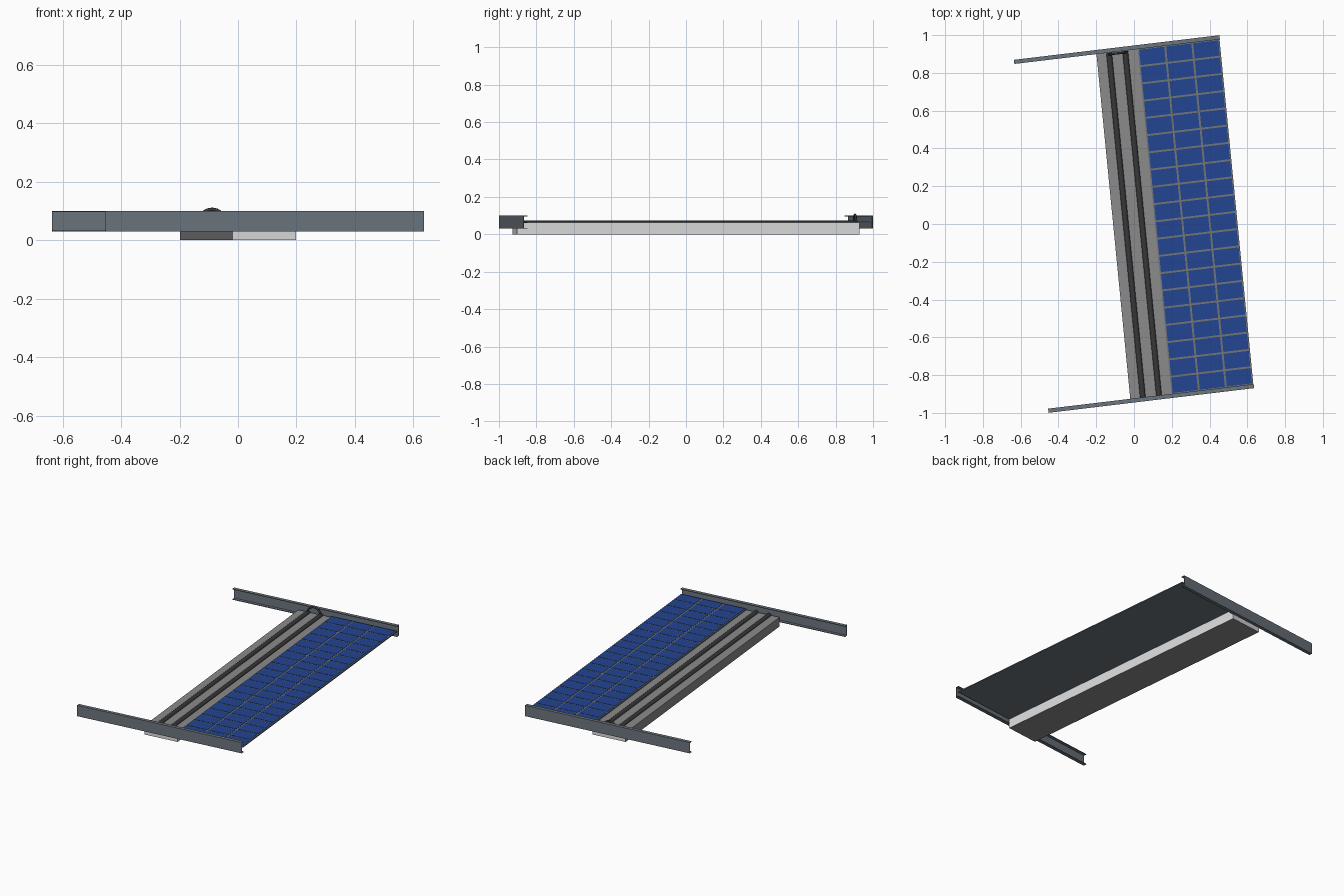
import bpy, math
from mathutils import Vector

if "Cube" in bpy.data.objects:
    bpy.data.objects.remove(bpy.data.objects["Cube"])

# Skewed plan axes: u across, v along the array
U = Vector((0.993, 0.119, 0))
V = Vector((-0.0975, 0.995, 0))

def P(u, v, z):
    return U * u + V * v + Vector((0, 0, z))

def mat(name, c):
    m = bpy.data.materials.new(name)
    m.diffuse_color = (*c, 1)
    m.use_nodes = True
    m.node_tree.nodes["Principled BSDF"].inputs["Base Color"].default_value = m.diffuse_color
    return m

GREY = mat("mid grey", (0.26, 0.26, 0.26))
LIGHT = mat("light grey", (0.72, 0.72, 0.72))
STEEL = mat("blue steel", (0.15, 0.18, 0.21))
DARK = mat("dark rubber", (0.04, 0.04, 0.04))
BLUE = mat("cell blue", (0.016, 0.058, 0.29))
LINE = mat("grid grey", (0.17, 0.18, 0.18))

def make(name, verts, faces, mats):
    me = bpy.data.meshes.new(name)
    me.from_pydata(verts, [], faces)
    for m in mats:
        me.materials.append(m)
    ob = bpy.data.objects.new(name, me)
    bpy.context.collection.objects.link(ob)
    return ob

def box_data(u0, u1, v0, v1, z0, z1, k=0):
    vs = [P(u, v, z) for z in (z0, z1) for u, v in ((u0, v0), (u1, v0), (u1, v1), (u0, v1))]
    # order: bottom, top, front, right, back, left
    fs = [(3, 2, 1, 0), (4, 5, 6, 7), (0, 1, 5, 4), (1, 2, 6, 5), (2, 3, 7, 6), (3, 0, 4, 7)]
    return vs, [tuple(i + k for i in f) for f in fs]

def box(name, *dims, mats):
    vs, fs = box_data(*dims)
    return make(name, vs, fs, mats)

def sweep(name, section, path_pt, n, m):
    """Closed section swept through n stations given by path_pt(i, a, b)."""
    k = len(section)
    vs = [path_pt(i, a, b) for i in range(n) for a, b in section]
    fs = [(i * k + j, i * k + (j + 1) % k, (i + 1) * k + (j + 1) % k, (i + 1) * k + j)
          for i in range(n - 1) for j in range(k)]
    fs += [tuple(reversed(range(k))), tuple(range((n - 1) * k, n * k))]
    return make(name, vs, fs, [m])

# Walkway base: grey top, left and underside; light right side and ends
base = box("walkway_base", -0.11, 0.11, -0.92, 0.92, 0, 0.06, mats=[GREY, LIGHT])
for i in (2, 3, 4):
    base.data.polygons[i].material_index = 1

# Panel backing with cells as thin plates
box("panel_frame", 0.11, 0.546, -0.92, 0.92, 0.06, 0.066, mats=[STEEL])
box("panel_grid", 0.112, 0.544, -0.918, 0.918, 0.0655, 0.0675, mats=[LINE])
vs, fs = [], []
cols, rows, gap = 3, 20, 0.005
cw, rh = 0.432 / cols, 1.836 / rows
for c in range(cols):
    for r in range(rows):
        u, v = 0.112 + c * cw, -0.918 + r * rh
        a, b = box_data(u + gap, u + cw - gap, v + gap, v + rh - gap, 0.067, 0.0695, len(vs))
        vs += a
        fs += b
make("solar_cells", vs, fs, [BLUE])

# Two half-buried pipes along the walkway, joined by a hoop at the back
R = 0.015
half = [(R * math.cos(math.pi * i / 8), R * math.sin(math.pi * i / 8)) for i in range(9)]
for name, u0 in (("pipe_left", -0.043), ("pipe_right", 0.043)):
    sweep(name, half, lambda i, a, b: P(u0 + a, (-0.918, 0.915)[i], 0.058 + b), 2, DARK)
ring = [(0.006 * math.cos(math.tau * i / 8), 0.006 * math.sin(math.tau * i / 8)) for i in range(8)]

def hoop_pt(i, a, b):
    t = math.pi * i / 16
    return P((0.045 + a) * math.cos(t), 0.908 + b, 0.06 + (0.045 + a) * math.sin(t))
sweep("pipe_hoop", ring, hoop_pt, 17, DARK)

# Channel beams at both ends, opening inward
T = 0.004
chan = [(0, 0.03), (0, 0.10), (-0.022, 0.10), (-0.022, 0.10 - T),
        (-T, 0.10 - T), (-T, 0.03 + T), (-0.022, 0.03 + T), (-0.022, 0.03)]
for name, s in (("front_beam", -1), ("back_beam", 1)):
    sweep(name, chan, lambda i, a, b: P((-0.548, 0.548)[i], s * (0.939 + a), b), 2, STEEL)

# Consistent outward normals and smooth pipes
import bmesh
for ob in bpy.data.objects:
    bm = bmesh.new()
    bm.from_mesh(ob.data)
    bmesh.ops.recalc_face_normals(bm, faces=bm.faces)
    for f in bm.faces:
        f.smooth = ob.name.startswith("pipe") and len(f.verts) == 4
    for e in bm.edges:
        e.smooth = e.calc_face_angle(0) < 0.8
    bm.to_mesh(ob.data)
    bm.free()
